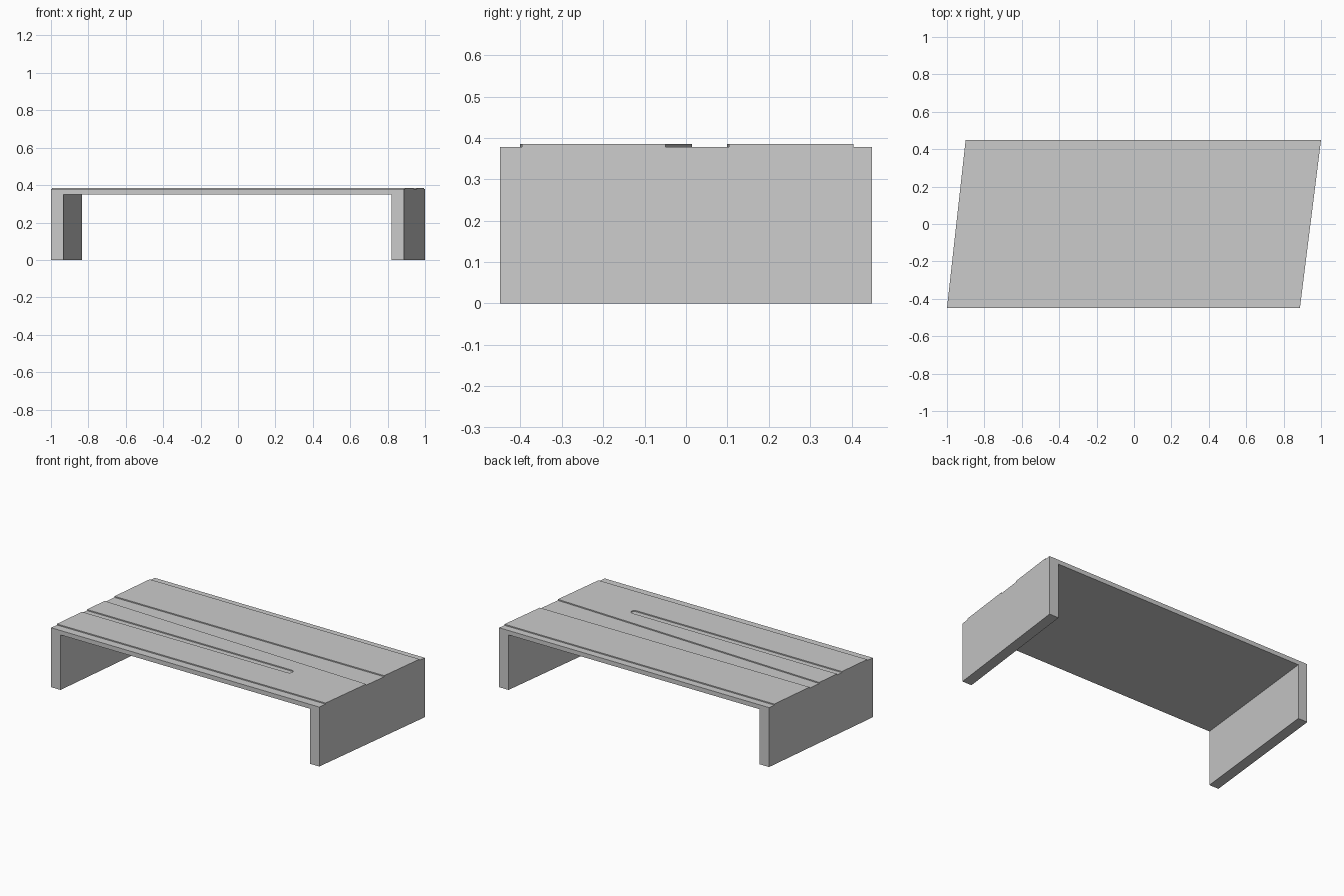
import bpy, bmesh, math

if "Cube" in bpy.data.objects:
    bpy.data.objects.remove(bpy.data.objects["Cube"])

TOP, FLOOR, UNDER = 0.385, 0.378, 0.35


def loft(name, ring_a, ring_b):
    """Closed solid joining two matching rings of 3D points."""
    bm = bmesh.new()
    a = [bm.verts.new(p) for p in ring_a]
    b = [bm.verts.new(p) for p in ring_b]
    bm.faces.new(a)
    bm.faces.new(b)
    for i in range(len(a)):
        j = (i + 1) % len(a)
        bm.faces.new((a[i], a[j], b[j], b[i]))
    bmesh.ops.recalc_face_normals(bm, faces=bm.faces)
    mesh = bpy.data.meshes.new(name)
    bm.to_mesh(mesh)
    bm.free()
    obj = bpy.data.objects.new(name, mesh)
    bpy.context.collection.objects.link(obj)
    return obj


def cut(target, outline):
    """Sink a plan outline into the top surface."""
    cutter = loft("groove_cutter", [(x, y, FLOOR) for x, y in outline],
                  [(x, y, TOP + 0.1) for x, y in outline])
    cutter.hide_render = True
    mod = target.modifiers.new("groove", "BOOLEAN")
    mod.operation = "DIFFERENCE"
    mod.solver = "EXACT"
    mod.object = cutter
    bpy.context.view_layer.objects.active = target
    bpy.ops.object.modifier_apply(modifier=mod.name)
    bpy.data.objects.remove(cutter)


def end_profile(y, left, right, wall=0.066):
    """Upside-down U section at one depth."""
    pts = [(left, 0), (left, TOP), (right, TOP), (right, 0),
           (right - wall, 0), (right - wall, UNDER),
           (left + wall, UNDER), (left + wall, 0)]
    return [(x, y, z) for x, z in pts]


# Slanted bridge: deck and two walls in one skewed piece
bridge = loft("bridge_deck", end_profile(-0.45, -1.0, 0.887),
              end_profile(0.45, -0.9, 1.0))

# Front and back ledges
cut(bridge, [(-1.2, -0.6), (1.2, -0.6), (1.2, -0.396), (-1.2, -0.401)])
cut(bridge, [(-1.2, 0.405), (1.2, 0.405), (1.2, 0.6), (-1.2, 0.6)])

# Wide channel, opening out towards the right end
cut(bridge, [(-0.95, 0.015), (0.94, -0.05), (1.2, -0.059), (1.2, 0.104),
             (-1.2, 0.098), (-1.2, 0.0236)])

# Narrow slot from the left end with a rounded tip
r, cy, cx = 0.021, -0.161, 0.475
tip = [(cx + r * math.cos(t), cy + r * math.sin(t))
       for t in (math.radians(-90 + 15 * i) for i in range(13))]
cut(bridge, [(-1.2, cy - r)] + tip + [(-1.2, cy + r)])
